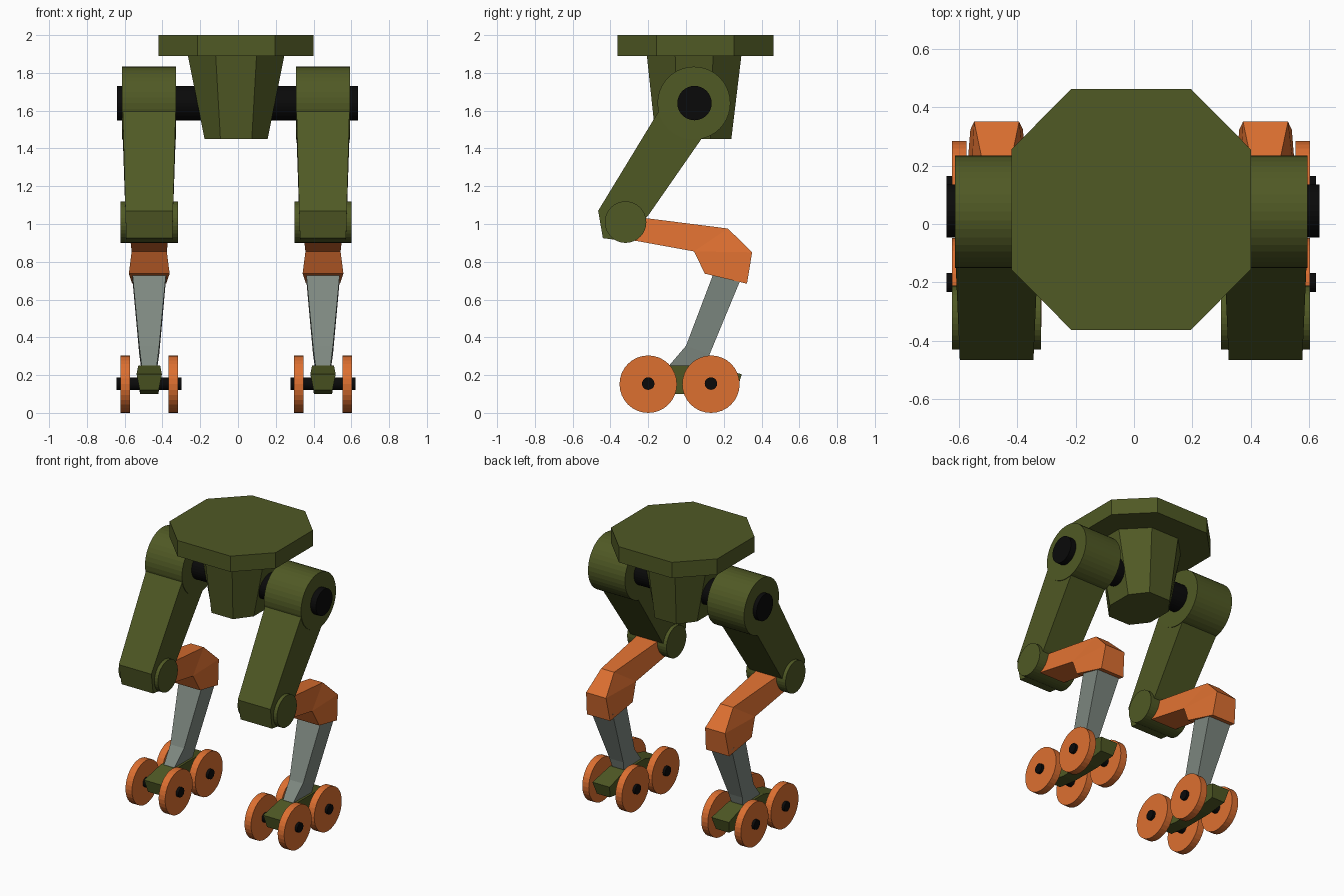
import bpy, bmesh, math
from mathutils import Matrix, Vector

cube = bpy.data.objects.get("Cube")
if cube:
    bpy.data.objects.remove(cube, do_unlink=True)


def material(name, rgb):
    m = bpy.data.materials.new(name)
    m.use_nodes = True
    color = (*rgb, 1)
    m.diffuse_color = color
    m.node_tree.nodes["Principled BSDF"].inputs["Base Color"].default_value = color
    return m


GREEN = material("olive green", (0.08, 0.1, 0.018))
ORANGE = material("orange", (0.72, 0.16, 0.03))
GREY = material("steel grey", (0.21, 0.25, 0.22))
BLACK = material("black", (0.003, 0.003, 0.003))

CX = -0.01      # centre plane of the body
LEG = 0.46      # leg distance from that plane


def finish(bm, name, mat):
    bmesh.ops.remove_doubles(bm, verts=bm.verts, dist=0.0001)
    bmesh.ops.recalc_face_normals(bm, faces=bm.faces)
    mesh = bpy.data.meshes.new(name)
    bm.to_mesh(mesh)
    bm.free()
    mesh.materials.append(mat)
    ob = bpy.data.objects.new(name, mesh)
    bpy.context.collection.objects.link(ob)
    return ob


def loft(name, rings, mat):
    """Skin a list of equal-length point rings and cap both ends."""
    bm = bmesh.new()
    n = len(rings[0])
    loops = [[bm.verts.new(p) for p in ring] for ring in rings]
    for a, b in zip(loops, loops[1:]):
        for i in range(n):
            j = (i + 1) % n
            pts = [a[i], a[j], b[j], b[i]]
            unique = []
            for v in pts:
                if all((v.co - u.co).length > 0.0001 for u in unique):
                    unique.append(v)
            if len(unique) > 2:
                bm.faces.new(pts)
    bm.faces.new(loops[0])
    bm.faces.new(loops[-1])
    return finish(bm, name, mat)


def limb(name, x, sections, mat):
    """Each section: (y, z, half width) of one edge, then of the opposite edge."""
    rings = []
    for (y0, z0, w0), (y1, z1, w1) in sections:
        rings.append([(x - w0, y0, z0), (x + w0, y0, z0),
                      (x + w1, y1, z1), (x - w1, y1, z1)])
    return loft(name, rings, mat)


def rod(name, x, y, z, radius, half, mat, sides=32):
    """Cylinder lying along x."""
    bm = bmesh.new()
    place = Matrix.Translation(Vector((x, y, z))) @ Matrix.Rotation(math.pi / 2, 4, 'Y')
    bmesh.ops.create_cone(bm, cap_ends=True, segments=sides, radius1=radius,
                          radius2=radius, depth=2 * half, matrix=place)
    return finish(bm, name, mat)


def octagon(y, z, hx, hy, sx, sy):
    """Chamfered rectangle: half extents hx, hy and half flat sides sx, sy."""
    corners = [(sx, hy), (hx, sy), (hx, -sy), (sx, -hy),
               (-sx, -hy), (-hx, -sy), (-hx, sy), (-sx, hy)]
    return [(CX + a, y + b, z) for a, b in corners]


# Body: top plate, tapered hull and hip axle
loft("top_plate", [octagon(0.05, z, 0.41, 0.412, 0.205, 0.205) for z in (1.89, 2.0)], GREEN)
loft("hip_hull", [octagon(0.043, 1.89, 0.255, 0.25, 0.108, 0.1),
                  octagon(0.04, 1.45, 0.167, 0.2, 0.083, 0.09)], GREEN)
rod("hip_axle", CX + 0.007, 0.045, 1.64, 0.091, 0.638, BLACK)

for side, label in ((1, "left"), (-1, "right")):
    x = CX + side * LEG

    # Thigh with hip drum and knee drum
    rod(label + "_hip_drum", x, 0.042, 1.64, 0.193, 0.143, GREEN, 40)
    limb(label + "_thigh", x, [
        ((-0.1, 1.67, 0.142), (0.13, 1.52, 0.142)),
        ((-0.465, 1.07, 0.126), (-0.2, 1.045, 0.126)),
        ((-0.44, 0.925, 0.122), (-0.32, 0.91, 0.122))], GREEN)
    rod(label + "_knee_drum", x, -0.32, 1.01, 0.11, 0.152, GREEN)

    # Bent lower leg and its tapering strut
    limb(label + "_lower_leg", x, [
        ((-0.3, 1.042, 0.085), (-0.3, 0.917, 0.1)),
        ((0.222, 0.976, 0.05), (0.042, 0.855, 0.093)),
        ((0.35, 0.85, 0.077), (0.042, 0.855, 0.093)),
        ((0.323, 0.684, 0.09), (0.1, 0.737, 0.108))], ORANGE)
    limb(label + "_strut", x, [
        ((0.15, 0.75, 0.09), (0.295, 0.72, 0.09)),
        ((0.0, 0.355, 0.053), (0.125, 0.31, 0.053)),
        ((-0.09, 0.25, 0.04), (0.1, 0.22, 0.04))], GREY)

    # Foot truck
    limb(label + "_truck", x, [
        ((-0.27, 0.205, 0.067), (-0.25, 0.12, 0.05)),
        ((-0.1, 0.25, 0.058), (-0.1, 0.1, 0.048)),
        ((0.12, 0.25, 0.058), (0.12, 0.1, 0.048)),
        ((0.295, 0.205, 0.067), (0.27, 0.12, 0.05))], GREEN)

    # Wheels on two axles
    for y, end in ((-0.2, "front"), (0.132, "rear")):
        rod(f"{label}_{end}_wheel_axle", x, y, 0.155, 0.033, 0.172, BLACK, 20)
        for s, where in ((-1, "a"), (1, "b")):
            rod(f"{label}_{end}_wheel_{where}", x + s * 0.128, y, 0.152,
                0.152, 0.025, ORANGE)
